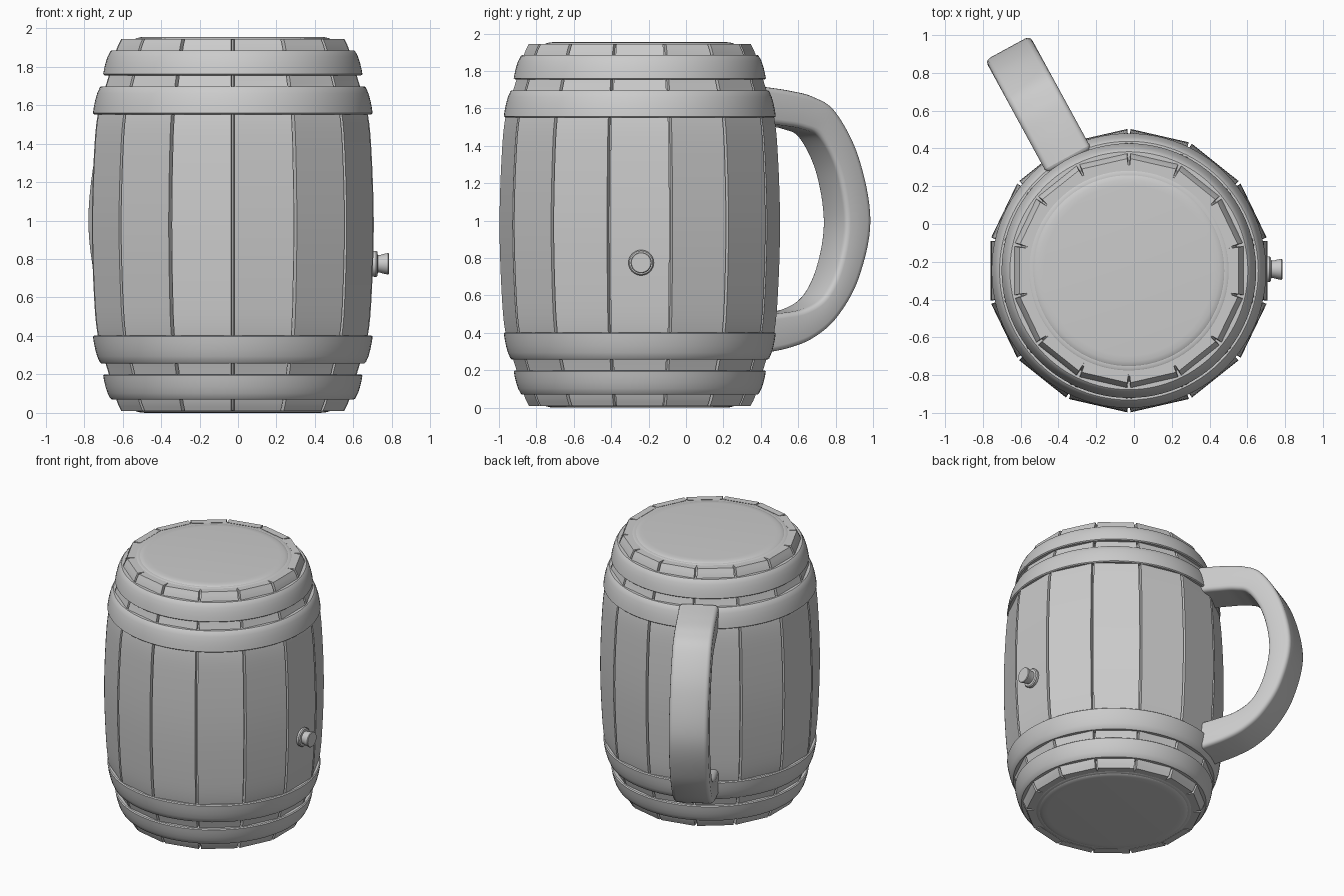
import bpy, bmesh, math
from mathutils import Vector, Matrix

if "Cube" in bpy.data.objects:
    bpy.data.objects.remove(bpy.data.objects["Cube"])

CX, CY, ZM = -0.027, -0.247, 0.9775   # barrel axis and mid height
N = 14                                # number of staves


def finish(name, bm, angle=30):
    bmesh.ops.recalc_face_normals(bm, faces=bm.faces)
    me = bpy.data.meshes.new(name)
    bm.to_mesh(me)
    bm.free()
    ob = bpy.data.objects.new(name, me)
    bpy.context.collection.objects.link(ob)
    bpy.ops.object.select_all(action='DESELECT')
    ob.select_set(True)
    bpy.context.view_layer.objects.active = ob
    bpy.ops.object.shade_smooth_by_angle(angle=math.radians(angle))
    return ob


def bridge(bm, rows, closed=False):
    n = len(rows[0])
    m = len(rows)
    for i in range(m if closed else m - 1):
        a, b = rows[i], rows[(i + 1) % m]
        for j in range(n):
            k = (j + 1) % n
            bm.faces.new((a[j], a[k], b[k], b[j]))


def lathe(name, profile, segs=96, closed=False, mat=None):
    """Spin (radius, height) points; open profiles get end caps."""
    mat = mat or Matrix.Translation((CX, CY, 0))
    bm = bmesh.new()
    rows = [[bm.verts.new(mat @ Vector((r * math.cos(t), r * math.sin(t), z)))
             for t in (2 * math.pi * s / segs for s in range(segs))]
            for r, z in profile]
    bridge(bm, rows, closed)
    if not closed:
        bm.faces.new(rows[0])
        bm.faces.new(rows[-1])
    return finish(name, bm)


def spline(pts, steps=8):
    """Smooth curve through the points."""
    p = [Vector(q) for q in pts]
    p = [2 * p[0] - p[1]] + p + [2 * p[-1] - p[-2]]
    out = []
    for i in range(1, len(p) - 2):
        a, b, c, d = p[i - 1:i + 3]
        for s in range(steps):
            t = s / steps
            out.append(0.5 * (2 * b + (c - a) * t + (2 * a - 5 * b + 4 * c - d) * t * t
                              + (3 * b - a - 3 * c + d) * t ** 3))
    return out + [p[-2]]


# barrel outline: (corner radius, height), lower half mirrored to the top
half = [(0.595, 0.01), (0.622, 0.07), (0.667, 0.22), (0.72, 0.40), (0.741, 0.62), (0.752, ZM)]
outline = spline(half + [(r, 2 * ZM - z) for r, z in half[-2::-1]], 4)

# staves: flat planks with narrow gaps
bm = bmesh.new()
for i in range(N):
    rot = Matrix.Translation((CX, CY, 0)) @ Matrix.Rotation(2 * math.pi * i / N, 4, 'Z')
    rows = []
    for r, z in outline:
        a, w = r * math.cos(math.pi / N), r * math.sin(math.pi / N) - 0.009
        rows.append([bm.verts.new(rot @ Vector(c)) for c in
                     ((a, -w, z), (a, w, z), (a - 0.05, w - 0.005, z), (a - 0.05, -w + 0.005, z))])
    bridge(bm, rows)
    bm.faces.new(rows[0])
    bm.faces.new(rows[-1])
finish("staves", bm)

# inner barrel seen through the gaps
core = [(r - 0.036, z) for r, z in outline]
core[0] = (core[0][0], 0.013)
core[-1] = (core[-1][0], 2 * ZM - 0.013)
lathe("barrel_core", core)

# metal hoops, and end discs, each mirrored top and bottom
hoops = {"outer_hoop": (0.637, 0.07, 0.674, 0.20), "inner_hoop": (0.692, 0.258, 0.727, 0.403)}
for side in ("lower", "upper"):
    def f(z):
        return z if side == "lower" else 2 * ZM - z
    for name, (r0, z0, r1, z1) in hoops.items():
        dr, dz = r1 - r0, z1 - z0
        prof = [(r0 - 0.06, z0), (r0 - 0.007, z0), (r0, z0 + 0.006)]
        prof += [(r0 + dr * t + 0.024 * t * (1 - t), z0 + dz * t) for t in (0.25, 0.5, 0.75)]
        prof += [(r1, z1 - 0.006), (r1 - 0.007, z1), (r1 - 0.06, z1)]
        lathe(side + "_" + name, [(r, f(z)) for r, z in prof], closed=True)
    disc = [(0.53, 0.03), (0.53, 0.009), (0.523, 0.005), (0.505, 0.005),
            (0.50, 0.002), (0.48, -0.003), (0.45, -0.005)]
    lathe(side + "_end_disc", [(r, f(z + 0.005)) for r, z in disc])

# tap plug on the right side
tap = [(0.066, 0.69), (0.068, 0.718), (0.062, 0.725), (0.046, 0.727), (0.046, 0.738),
       (0.052, 0.76), (0.056, 0.781), (0.052, 0.785)]
lathe("tap_plug", tap, 32,
      mat=Matrix.Translation((0, CY + 0.007, 0.775)) @ Matrix.Rotation(math.pi / 2, 4, 'Y'))

# handle: (distance from axis, height) for outer and inner edge
outer = spline([(0.66, 1.72), (0.85, 1.695), (1.0, 1.66), (1.13, 1.58), (1.27, 1.34), (1.342, 1.0),
                (1.27, 0.69), (1.14, 0.485), (1.0, 0.375), (0.85, 0.32), (0.66, 0.285)])
inner = spline([(0.66, 1.525), (0.80, 1.51), (0.93, 1.49), (1.035, 1.44), (1.135, 1.26), (1.183, 1.0),
                (1.145, 0.77), (1.06, 0.605), (0.94, 0.53), (0.80, 0.505), (0.66, 0.49)])
rot = Matrix.Translation((CX, CY, 0)) @ Matrix.Rotation(math.radians(118.6), 4, 'Z')
bm = bmesh.new()
rows = [[bm.verts.new(rot @ Vector((p.x, y, p.y)))
         for p, y in ((o, -0.135), (o, 0.135), (n, 0.135), (n, -0.135))]
        for o, n in zip(outer, inner)]
bridge(bm, rows)
bm.faces.new(rows[0])
bm.faces.new(rows[-1])
bmesh.ops.recalc_face_normals(bm, faces=bm.faces)
sharp = [e for e in bm.edges if e.calc_face_angle(0) > math.radians(45)]
bmesh.ops.bevel(bm, geom=sharp, offset=0.028, segments=3, profile=0.5, affect='EDGES')
finish("handle", bm, 40)
